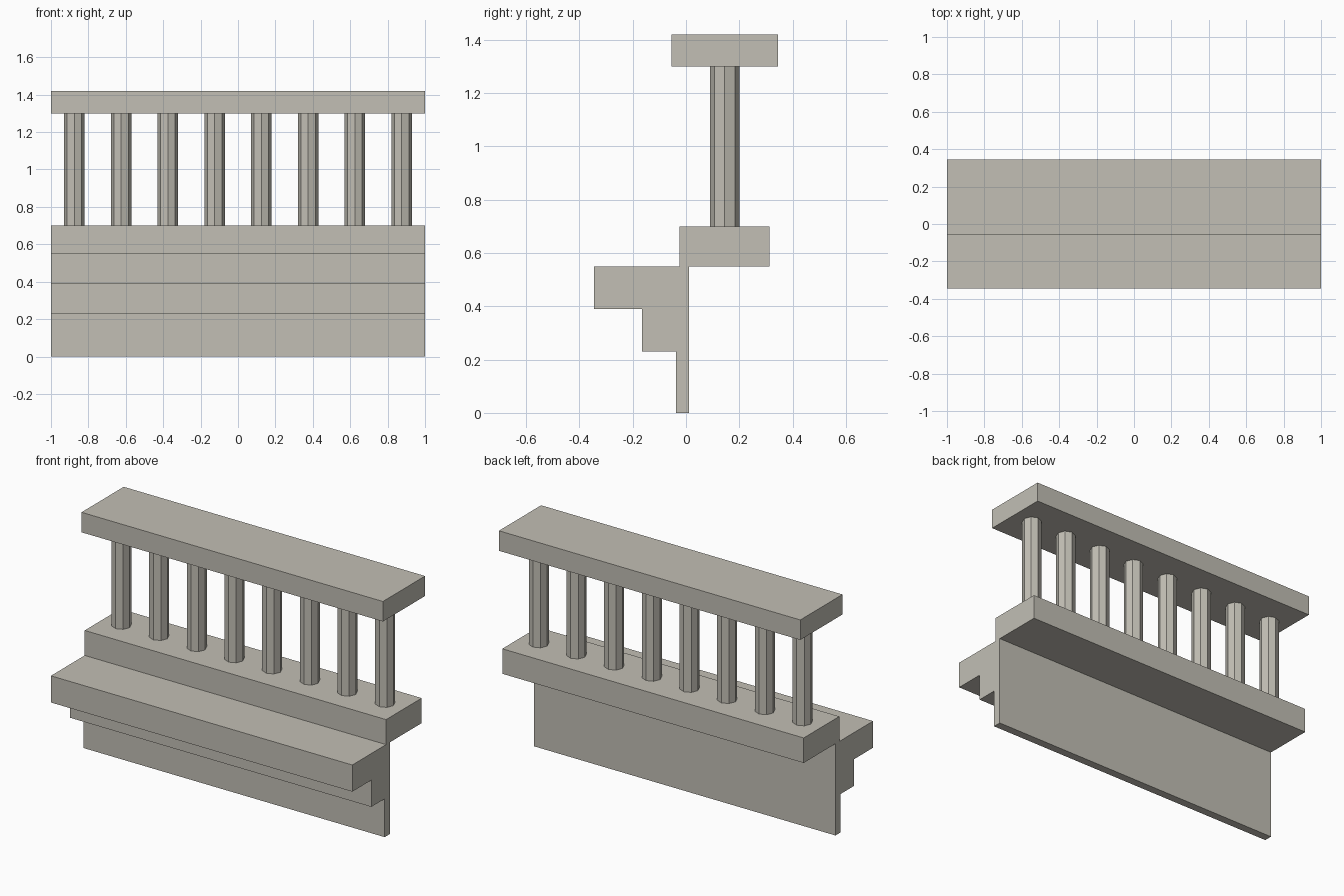
import bpy, bmesh

if "Cube" in bpy.data.objects:
    bpy.data.objects.remove(bpy.data.objects["Cube"])

stone = bpy.data.materials.new("warm grey stone")
stone.diffuse_color = (0.54, 0.52, 0.46, 1)
stone.use_nodes = True
stone.node_tree.nodes["Principled BSDF"].inputs["Base Color"].default_value = stone.diffuse_color


def finish(name, bm):
    bmesh.ops.recalc_face_normals(bm, faces=bm.faces)
    mesh = bpy.data.meshes.new(name)
    bm.to_mesh(mesh)
    bm.free()
    mesh.materials.append(stone)
    obj = bpy.data.objects.new(name, mesh)
    bpy.context.collection.objects.link(obj)
    return obj


def extrude_profile(name, points, half=1.0):
    """Sweep a (y, z) outline along x from -half to half."""
    bm = bmesh.new()
    face = bm.faces.new([bm.verts.new((-half, y, z)) for y, z in points])
    ext = bmesh.ops.extrude_face_region(bm, geom=[face])
    verts = [g for g in ext["geom"] if isinstance(g, bmesh.types.BMVert)]
    bmesh.ops.translate(bm, verts=verts, vec=(2 * half, 0, 0))
    return finish(name, bm)


def slab(name, y0, y1, z0, z1):
    return extrude_profile(name, [(y0, z0), (y1, z0), (y1, z1), (y0, z1)])


# Stepped cornice with thin wall behind it
extrude_profile("cornice", [
    (0.012, 0), (0.012, 0.55), (-0.345, 0.55), (-0.345, 0.39),
    (-0.165, 0.39), (-0.165, 0.23), (-0.038, 0.23), (-0.038, 0)])

# Balustrade base and handrail
slab("balustrade_base", -0.025, 0.313, 0.55, 0.70)
slab("handrail", -0.055, 0.345, 1.30, 1.42)

# Eight octagonal balusters
for i in range(8):
    bpy.ops.mesh.primitive_cylinder_add(
        vertices=8, radius=0.055, depth=0.60,
        location=(-0.875 + 0.25 * i, 0.145, 1.00))
    baluster = bpy.context.object
    baluster.name = f"baluster_{i + 1}"
    baluster.data.materials.append(stone)
